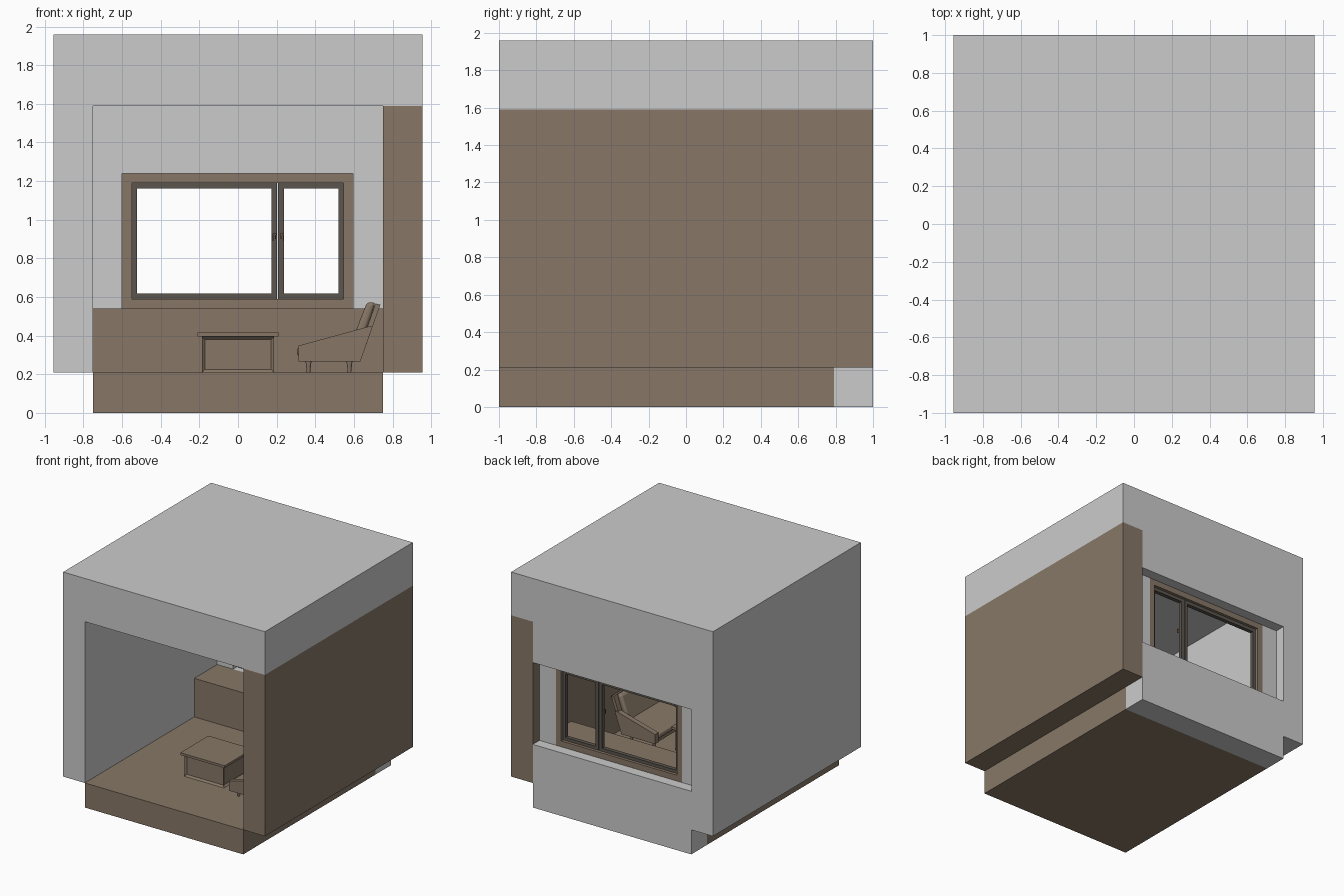
import bpy, bmesh, math

if "Cube" in bpy.data.objects:
    bpy.data.objects.remove(bpy.data.objects["Cube"])


def material(name, color):
    m = bpy.data.materials.new(name)
    m.diffuse_color = (*color, 1)
    m.use_nodes = True
    m.node_tree.nodes["Principled BSDF"].inputs["Base Color"].default_value = m.diffuse_color
    return m


GRAY = material("light gray plaster", (0.60, 0.60, 0.60))
BROWN = material("taupe brown", (0.245, 0.187, 0.135))
DARK = material("dark window frame", (0.105, 0.09, 0.075))
COPPER = material("copper handle", (0.22, 0.12, 0.075))


def finish(name, bm, mat):
    bmesh.ops.recalc_face_normals(bm, faces=bm.faces)
    me = bpy.data.meshes.new(name)
    bm.to_mesh(me)
    bm.free()
    me.materials.append(mat)
    ob = bpy.data.objects.new(name, me)
    bpy.context.collection.objects.link(ob)
    return ob


def add_box(bm, x, y, z):
    g = bmesh.ops.create_cube(bm, size=1)
    for v in g["verts"]:
        v.co = [r[0] + (c + 0.5) * (r[1] - r[0]) for c, r in zip(v.co, (x, y, z))]


def boxes(name, mat, *specs):
    bm = bmesh.new()
    for s in specs:
        add_box(bm, *s)
    return finish(name, bm, mat)


def extrude_xz(name, mat, profile, y0, y1, bevel=0):
    """Prism from an x-z side profile, running along y."""
    bm = bmesh.new()
    f = bm.faces.new([bm.verts.new((x, y0, z)) for x, z in profile])
    r = bmesh.ops.extrude_face_region(bm, geom=[f])
    for v in r["geom"]:
        if isinstance(v, bmesh.types.BMVert):
            v.co.y = y1
    ob = finish(name, bm, mat)
    if bevel:
        b = ob.modifiers.new("soft edges", "BEVEL")
        b.width, b.segments = bevel, 4
        bpy.context.view_layer.objects.active = ob
        ob.select_set(True)
        bpy.ops.object.shade_smooth_by_angle(angle=math.radians(35))
        ob.select_set(False)
    return ob


def ring(name, mat, x, y, z, w):
    """Rectangular window frame, w wide, in the x-z plane."""
    (x0, x1), (z0, z1) = x, z
    return boxes(name, mat,
                 ((x0, x0 + w), y, z), ((x1 - w, x1), y, z),
                 ((x0 + w, x1 - w), y, (z0, z0 + w)),
                 ((x0 + w, x1 - w), y, (z1 - w, z1)))


# room shell
W, I, H = 0.955, 0.75, 1.59
boxes("floor_slab", BROWN, ((-I, I), (-1, 0.79), (0, 0.21)))
boxes("right_wall", BROWN, ((I, W), (-1, 1), (0.21, H)))
boxes("left_wall", GRAY, ((-W, -I), (-1, 1), (0.21, H)))
boxes("ceiling_slab", GRAY, ((-W, W), (-1, 1), (H, 1.96)))
# back wall: wide opening outside, narrower opening inside
boxes("back_wall", GRAY,
      ((-I, I), (0.79, 1), (0, 0.54)),
      ((-I, I), (0.79, 1), (1.24, H)),
      ((-I, -0.6), (0.79, 0.91), (0.54, 1.24)),
      ((0.595, I), (0.79, 0.91), (0.54, 1.24)))
boxes("window_bench", BROWN, ((-I, I), (0.48, 0.79), (0.21, 0.54)))

# window
ring("window_surround", BROWN, (-0.6, 0.595), (0.84, 0.91), (0.54, 1.24), 0.05)
ring("large_sash", DARK, (-0.553, 0.203), (0.85, 0.885), (0.588, 1.19), 0.029)
ring("small_sash", DARK, (0.208, 0.55), (0.85, 0.885), (0.588, 1.19), 0.029)
for side, x, d in (("left", 0.182, 1), ("right", 0.236, -1)):
    boxes(side + "_handle", COPPER,
          (sorted((x, x + d * 0.018)), (0.828, 0.834), (0.922, 0.928)),
          ((x - 0.003, x + 0.003), (0.828, 0.834), (0.89, 0.928)),
          ((x + d * 0.012 - 0.003, x + d * 0.012 + 0.003), (0.828, 0.85), (0.9, 0.928)))

# coffee table: slab top on a base with recessed side panels
boxes("table_top", BROWN, ((-0.21, 0.21), (-0.48, -0.1), (0.395, 0.415)))
bm = bmesh.new()
add_box(bm, (-0.187, 0.187), (-0.457, -0.123), (0.21, 0.395))
sides = [f for f in bm.faces if abs(f.normal.z) < 0.5]
bmesh.ops.inset_individual(bm, faces=sides, thickness=0.02, depth=-0.015)
finish("table_base", bm, BROWN)

# armchair, facing -x
Y0, Y1, T = -0.57, -0.03, 0.045
arm = [(0.313, 0.265), (0.313, 0.348), (0.675, 0.447), (0.697, 0.447), (0.633, 0.265)]
extrude_xz("near_arm", BROWN, arm, Y0, Y0 + T)
extrude_xz("far_arm", BROWN, arm, Y1 - T, Y1)
extrude_xz("seat_base", BROWN,
           [(0.32, 0.265), (0.32, 0.295), (0.61, 0.295), (0.61, 0.265)], Y0 + T, Y1 - T)
extrude_xz("backrest", BROWN,
           [(0.605, 0.265), (0.633, 0.265), (0.737, 0.56), (0.712, 0.566)], Y0 + 0.01, Y1 - 0.01)
extrude_xz("seat_cushion", BROWN,
           [(0.306, 0.295), (0.306, 0.338), (0.62, 0.385), (0.62, 0.295)],
           Y0 + T, Y1 - T, 0.014)
extrude_xz("back_cushion", BROWN,
           [(0.585, 0.36), (0.667, 0.572), (0.713, 0.572), (0.64, 0.36)],
           Y0 + T, Y1 - T, 0.018)
# tapered legs
bm = bmesh.new()
for x in (0.365, 0.577):
    for y in (-0.51, -0.09):
        g = bmesh.ops.create_cone(bm, cap_ends=True, segments=12,
                                  radius1=0.009, radius2=0.015, depth=0.055)
        bmesh.ops.translate(bm, verts=g["verts"], vec=(x, y, 0.2375))
finish("chair_legs", bm, BROWN)
